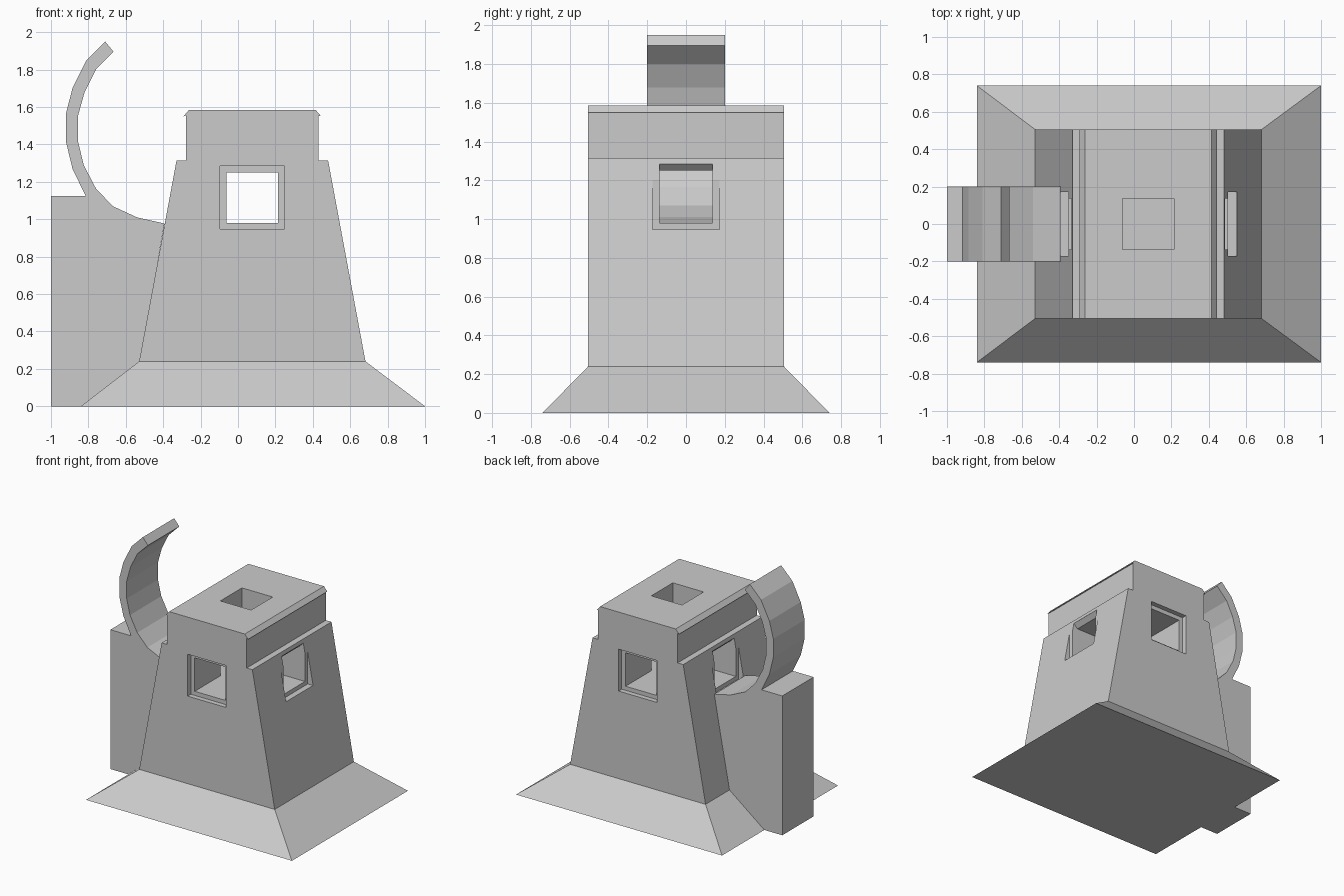
import bpy, bmesh

if "Cube" in bpy.data.objects:
    bpy.data.objects.remove(bpy.data.objects["Cube"])

CX = 0.0765          # tower centre line in x


def mesh_object(name, bm):
    bmesh.ops.recalc_face_normals(bm, faces=bm.faces)
    me = bpy.data.meshes.new(name)
    bm.to_mesh(me)
    bm.free()
    ob = bpy.data.objects.new(name, me)
    bpy.context.collection.objects.link(ob)
    return ob


def prism(name, pts, y0, y1):
    """Extrude an xz outline along y."""
    bm = bmesh.new()
    face = bm.faces.new([bm.verts.new((x, y0, z)) for x, z in pts])
    ext = bmesh.ops.extrude_face_region(bm, geom=[face])["geom"]
    bmesh.ops.translate(bm, vec=(0, y1 - y0, 0),
                        verts=[v for v in ext if isinstance(v, bmesh.types.BMVert)])
    return mesh_object(name, bm)


def box(name, x0, x1, y0, y1, z0, z1):
    return prism(name, [(x0, z0), (x1, z0), (x1, z1), (x0, z1)], y0, y1)


def mirrored(half):
    """Mirror a half outline (offset from centre, z) about the tower centre."""
    return [(CX + d, z) for d, z in half] + [(CX - d, z) for d, z in reversed(half)]


def boolean(target, other, op):
    mod = target.modifiers.new(op.lower(), 'BOOLEAN')
    mod.operation = op
    mod.solver = 'EXACT'
    mod.object = other
    bpy.context.view_layer.objects.active = target
    bpy.ops.object.modifier_apply(modifier=mod.name)
    bpy.data.objects.remove(other)


# Tapered tower with stepped shoulders and a thin flared cap
tower = prism("tower", mirrored([(0.605, 0.24), (0.405, 1.315), (0.355, 1.315),
                                 (0.355, 1.555), (0.368, 1.55), (0.338, 1.585)]),
              -0.505, 0.505)

# Sloping skirt around the foot
bm = bmesh.new()
rings = []
for hx, hy, z, cx in ((0.92, 0.74, 0, 0.08), (0.605, 0.505, 0.24, CX)):
    rings.append([bm.verts.new((cx + sx * hx, sy * hy, z))
                  for sx, sy in ((-1, -1), (1, -1), (1, 1), (-1, 1))])
bm.faces.new(rings[0])
bm.faces.new(rings[1])
for i in range(4):
    j = (i + 1) % 4
    bm.faces.new((rings[0][i], rings[0][j], rings[1][j], rings[1][i]))
boolean(tower, mesh_object("skirt", bm), 'UNION')

# Tunnels: front to back, side to side (ceiling flares at the mouths), top shaft
H, Z0, Z1, ZT = 0.1375, 0.98, 1.25, 1.285
cutters = [
    box("tunnel_y", CX - H, CX + H, -1, 1, Z0, Z1),
    prism("tunnel_x", mirrored([(0.8, Z0), (0.8, ZT), (0.41, ZT), (0.375, Z1)]), -H, H),
    box("shaft", CX - H, CX + H, -H, H, Z0, 2),
]
# Shallow recess around each window
R = 0.172
for s in (-1, 1):
    a, b = sorted((s * 0.465, s * 0.8))
    cutters.append(box("recess_y", CX - R, CX + R, a, b, 0.947, ZT))
    a, b = sorted((CX + s * 0.426, CX + s * 0.8))
    cutters.append(box("recess_x", a, b, -R, R, 0.947, ZT))
for c in cutters:
    boolean(tower, c, 'DIFFERENCE')

# Side block with the curved ramp that curls up over it
outer = [(-0.815, 1.125), (-0.885, 1.27), (-0.92, 1.415), (-0.92, 1.565),
         (-0.885, 1.70), (-0.81, 1.85), (-0.71, 1.95)]
inner = [(-0.665, 1.895), (-0.76, 1.80), (-0.82, 1.68), (-0.855, 1.555),
         (-0.855, 1.415), (-0.825, 1.29), (-0.76, 1.165), (-0.67, 1.07),
         (-0.54, 1.01), (-0.393, 0.977)]
prism("curled_ramp", [(-0.525, 0.24), (-0.525, 0), (-1, 0), (-1, 1.125)] + outer + inner,
      -0.2, 0.2)
